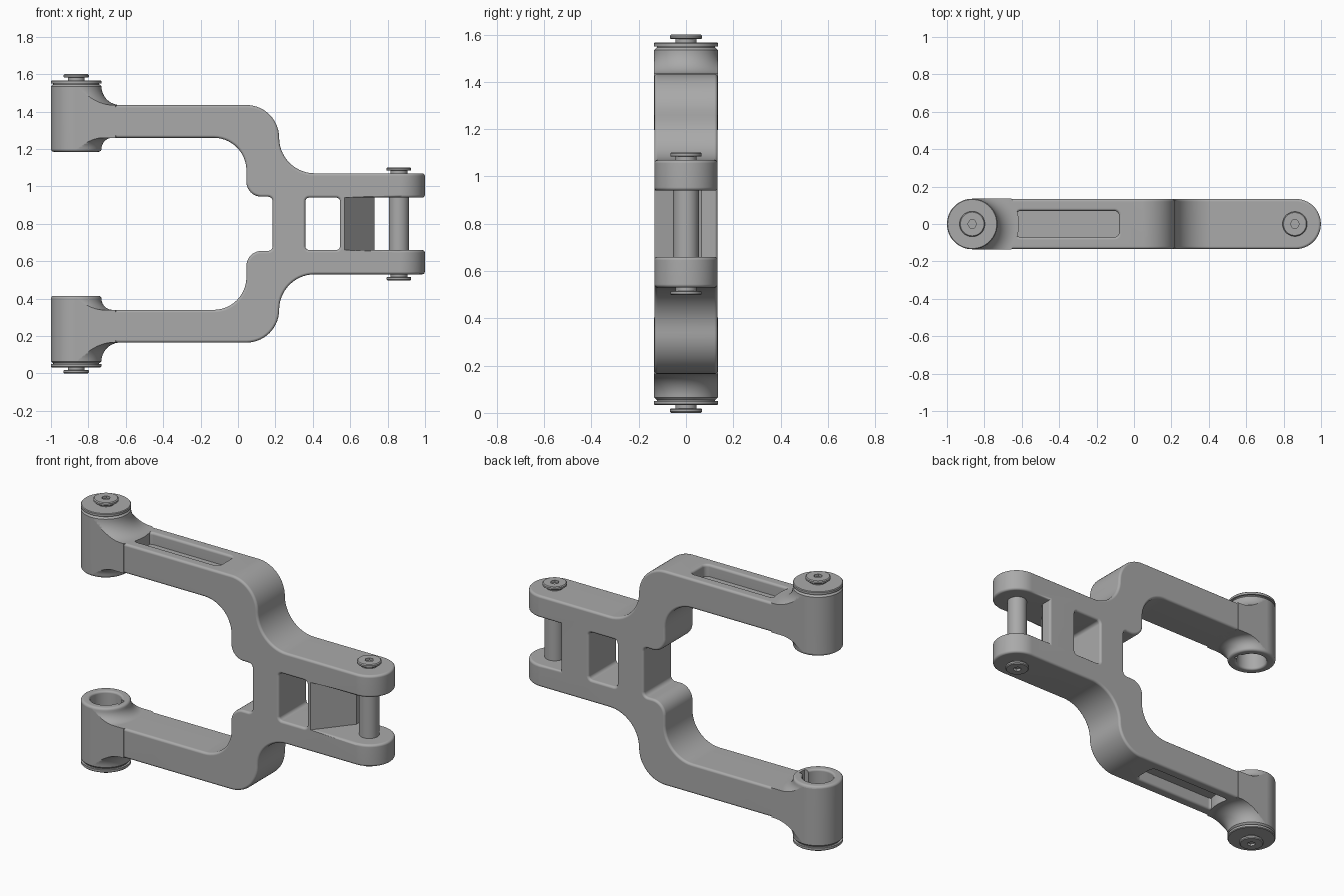
import bpy, bmesh
from math import sin, cos, radians, pi
from mathutils import Vector

cube = bpy.data.objects.get("Cube")
if cube:
    bpy.data.objects.remove(cube, do_unlink=True)

MID = 0.8        # height of the mirror plane
HALF = 0.134     # half thickness of the part
AXIS = 0.865     # distance of both pivot axes from the centre

steel = bpy.data.materials.new("satin_grey")
steel.use_nodes = True
GREY = (0.4, 0.4, 0.4, 1)
steel.diffuse_color = GREY
bsdf = steel.node_tree.nodes["Principled BSDF"]
bsdf.inputs["Base Color"].default_value = GREY
bsdf.inputs["Roughness"].default_value = 0.5


def arc(cx, cy, r, start, end, n=14):
    angles = [radians(start + (end - start) * i / n) for i in range(n + 1)]
    return [(cx + r * cos(a), cy + r * sin(a)) for a in angles]


def rounded_rect(x0, x1, y0, y1, r):
    return (arc(x1 - r, y1 - r, r, 0, 90, 5) + arc(x0 + r, y1 - r, r, 90, 180, 5)
            + arc(x0 + r, y0 + r, r, 180, 270, 5) + arc(x1 - r, y0 + r, r, 270, 360, 5))


def finish(name, bm):
    bmesh.ops.remove_doubles(bm, verts=bm.verts, dist=1e-5)
    bmesh.ops.recalc_face_normals(bm, faces=bm.faces)
    mesh = bpy.data.meshes.new(name)
    bm.to_mesh(mesh)
    bm.free()
    mesh.materials.append(steel)
    obj = bpy.data.objects.new(name, mesh)
    bpy.context.scene.collection.objects.link(obj)
    return obj


def prism(name, points, axis, lo, hi):
    """Extrude a flat outline along y (xz outline) or z (xy outline)."""
    bm = bmesh.new()
    place = (lambda u, v: (u, lo, v)) if axis == "y" else (lambda u, v: (u, v, lo))
    face = bm.faces.new([bm.verts.new(place(u, v)) for u, v in points])
    moved = bmesh.ops.extrude_face_region(bm, geom=[face])["geom"]
    step = Vector((0, hi - lo, 0)) if axis == "y" else Vector((0, 0, hi - lo))
    bmesh.ops.translate(bm, vec=step,
                        verts=[g for g in moved if isinstance(g, bmesh.types.BMVert)])
    return finish(name, bm)


def lathe(name, profile, x, closed=False, steps=64):
    """Spin a (radius, z) profile round a vertical axis at x."""
    bm = bmesh.new()
    verts = [bm.verts.new((x + r, 0, z)) for r, z in profile]
    edges = [bm.edges.new(pair) for pair in zip(verts, verts[1:])]
    if closed:
        edges.append(bm.edges.new((verts[-1], verts[0])))
    bmesh.ops.spin(bm, geom=verts + edges, cent=(x, 0, 0), axis=(0, 0, 1),
                   angle=2 * pi, steps=steps)
    return finish(name, bm)


def apply_modifiers(obj):
    graph = bpy.context.evaluated_depsgraph_get()
    mesh = bpy.data.meshes.new_from_object(obj.evaluated_get(graph))
    obj.modifiers.clear()
    obj.data = mesh


def boolean(obj, cutter, operation="DIFFERENCE"):
    mod = obj.modifiers.new("cut", "BOOLEAN")
    mod.operation, mod.solver, mod.object = operation, "EXACT", cutter
    apply_modifiers(obj)
    bpy.data.objects.remove(cutter, do_unlink=True)


def round_edges(obj, width):
    """Round only the sharp outward edges."""
    bm = bmesh.new()
    bm.from_mesh(obj.data)
    bmesh.ops.remove_doubles(bm, verts=bm.verts, dist=1e-5)
    sharp = [e for e in bm.edges
             if len(e.link_faces) == 2 and e.calc_face_angle_signed(0) > radians(60)]
    bmesh.ops.bevel(bm, geom=sharp, offset=width, segments=3, profile=0.5,
                    affect="EDGES", clamp_overlap=False)
    bm.to_mesh(obj.data)
    bm.free()


def complete(obj, mirror=True):
    obj.location.z = MID
    if mirror:
        mod = obj.modifiers.new("mirror", "MIRROR")
        mod.use_axis = (False, False, True)
        mod.use_mirror_merge = False
        apply_modifiers(obj)
    bpy.ops.object.select_all(action="DESELECT")
    obj.select_set(True)
    bpy.context.view_layer.objects.active = obj
    bpy.ops.object.shade_smooth_by_angle(angle=radians(38))
    obj.modifiers.new("even_shading", "WEIGHTED_NORMAL").keep_sharp = True


# Forked body: two cranked arms joining in a column with two prongs
upper = (arc(0.16, 0.12, 0.025, 0, 90, 6) + arc(0.125, 0.225, 0.08, 270, 180)
         + arc(-0.13, 0.285, 0.175, 0, 90) + [(-0.74, 0.46), (-0.74, 0.635)]
         + arc(0.045, 0.46, 0.175, 90, 0) + arc(0.41, 0.46, 0.19, 180, 270)
         + [(1.1, 0.27)])
lower = [(x, -z) for x, z in reversed(upper)]
body = prism("forked_body", upper + lower, "y", -0.2, 0.2)
plan = [(-0.9, -HALF)] + arc(AXIS, 0, HALF, -90, 90, 32) + [(-0.9, HALF)]
boolean(body, prism("plan_cutter", plan, "z", -1, 1), "INTERSECT")

# Window, and the prong gap with its slanted inner wall
window = rounded_rect(0.36, 0.545, -0.14, 0.14, 0.02)
boolean(body, prism("window_cutter", window, "y", -0.3, 0.3))
gap = [(0.517, -0.2), (0.73, 0.065), (0.73, 0.2), (1.2, 0.2), (1.2, -0.2)]
boolean(body, prism("gap_cutter", gap, "z", -0.14, 0.14))

# Lightening pockets in the outer faces of the arms
pocket = rounded_rect(-0.63, -0.08, -0.07, 0.07, 0.025)
for lo, hi in ((0.565, 0.8), (-0.8, -0.565)):
    boolean(body, prism("pocket_cutter", pocket, "z", lo, hi))
round_edges(body, 0.014)
complete(body, mirror=False)

# Bored sockets that flare into the arms
R, BORE = 0.135, 0.085
section = ([(BORE, 0.745), (BORE, 0.397)] + arc(BORE + 0.012, 0.397, 0.012, 180, 270, 4)
           + arc(R - 0.015, 0.4, 0.015, -90, 0, 4) + arc(R + 0.06, 0.4, 0.06, 180, 90, 10)
           + [(0.25, 0.46), (0.25, 0.635)] + arc(R + 0.1, 0.735, 0.1, 270, 180, 12)
           + [(R - 0.01, 0.745)])
socket = lathe("arm_sockets", section, -AXIS, closed=True, steps=96)
stadium = arc(-AXIS, 0, R, 90, 270, 48) + [(-0.5, -R), (-0.5, R)]
boolean(socket, prism("socket_cutter", stadium, "z", 0, 1), "INTERSECT")
keyway = rounded_rect(-AXIS + 0.06, -AXIS + 0.105, -0.025, 0.025, 0.005)
boolean(socket, prism("keyway_cutter", keyway, "z", 0.3, 0.74))
complete(socket)

# Cover discs closing the outer ends of the sockets
disc = [(0, 0.735), (R - 0.012, 0.735), (R - 0.012, 0.75), (R, 0.75), (R, 0.763),
        (R - 0.004, 0.767), (0, 0.767)]
complete(lathe("socket_covers", disc, -AXIS))


def bolt_heads(name, x, base, top, r):
    """Flat round heads on a short neck, with a hexagonal recess."""
    rim = top - 0.018
    head = lathe(name, [(0, base), (0.045, base), (0.045, rim), (r - 0.003, rim),
                        (r, rim + 0.003), (r, top - 0.005), (r - 0.005, top), (0, top)], x)
    boolean(head, prism("hex_cutter", arc(x, 0, 0.024, 0, 300, 5), "z", top - 0.014, 1))
    complete(head)


bolt_heads("socket_bolts", -AXIS, 0.755, 0.8, 0.068)
bolt_heads("pivot_pin_heads", 0.86, 0.26, 0.302, 0.066)

# Pivot pin running between the prongs
pin = lathe("pivot_pin", [(0, -0.2), (0.054, -0.2), (0.054, 0.2), (0, 0.2)], 0.86)
complete(pin, mirror=False)
